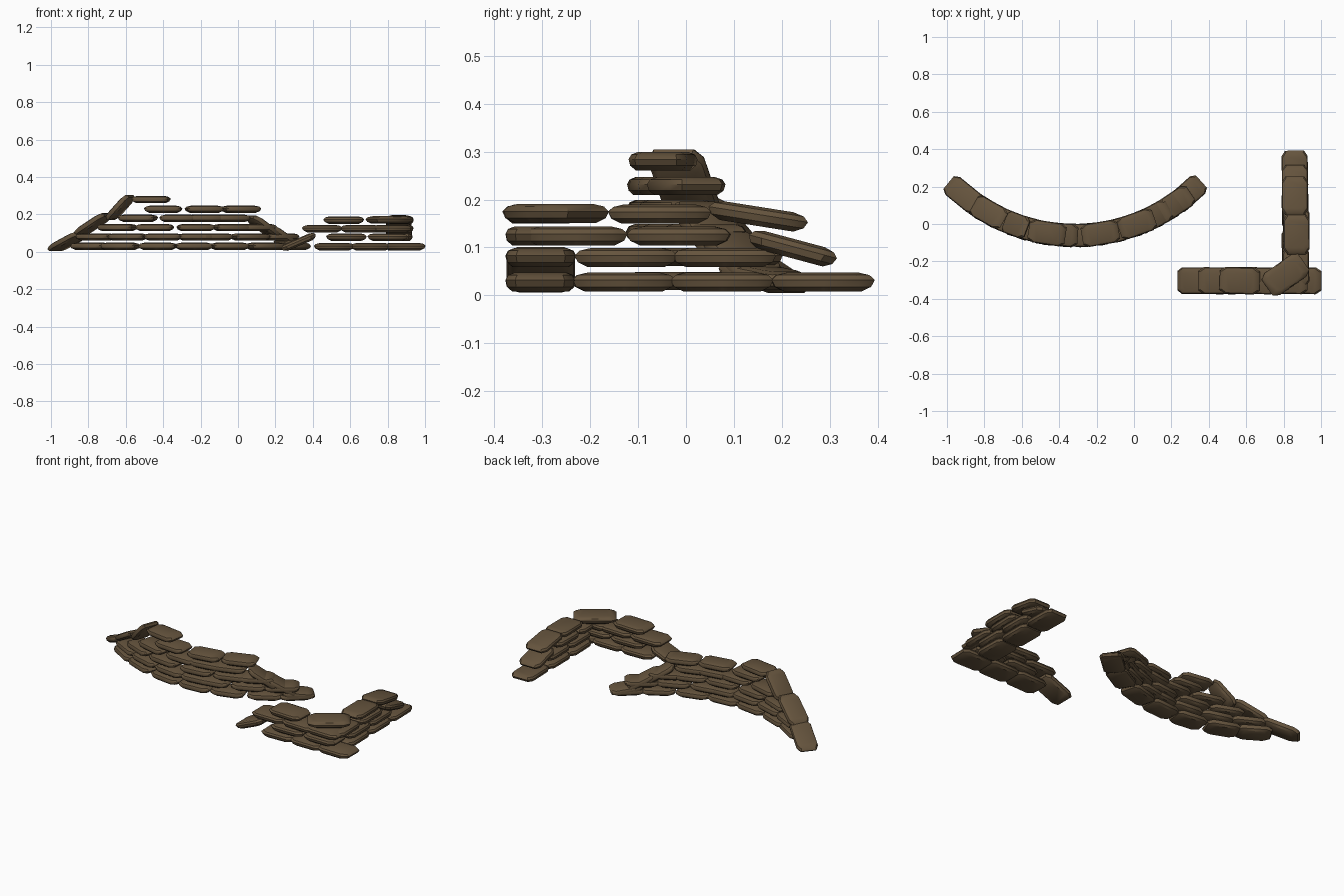
import bpy, bmesh, math, random
from mathutils import Matrix, Vector

if "Cube" in bpy.data.objects:
    bpy.data.objects.remove(bpy.data.objects["Cube"])

random.seed(4)
mat = bpy.data.materials.new("brown_burlap")
mat.diffuse_color = (0.13, 0.088, 0.047, 1)
mat.use_nodes = True
mat.node_tree.nodes["Principled BSDF"].inputs["Base Color"].default_value = mat.diffuse_color


def bag(name, loc, yaw, pitch=0.0, L=0.2, W=0.125, H=0.04):
    """Flat pillow: stacked rings of a rectangle with tapered ends."""
    bm = bmesh.new()
    plan = [(.5, -.36), (.5, .36), (.36, .5), (0, .5), (-.36, .5),
            (-.5, .36), (-.5, -.36), (-.36, -.5), (0, -.5), (.36, -.5)]
    rings = []
    for z, sx, sy in ((-.5, .74, .80), (-.25, .93, .96), (.1, 1, 1), (.36, .9, .93), (.5, .68, .74)):
        rings.append([bm.verts.new((x * L * sx, y * W * sy, z * H)) for x, y in plan])
    n = len(plan)
    for a, b in zip(rings, rings[1:]):
        for i in range(n):
            bm.faces.new((a[i], a[(i + 1) % n], b[(i + 1) % n], b[i]))
    bm.faces.new(rings[0][::-1])
    bm.faces.new(rings[-1])
    rot = Matrix.Rotation(yaw, 4, 'Z') @ Matrix.Rotation(-pitch, 4, 'Y')
    bm.transform(Matrix.Translation(Vector(loc)) @ rot)
    me = bpy.data.meshes.new(name)
    bm.to_mesh(me)
    bm.free()
    me.materials.append(mat)
    ob = bpy.data.objects.new(name, me)
    bpy.context.collection.objects.link(ob)
    bpy.context.view_layer.objects.active = ob
    ob.select_set(True)
    bpy.ops.object.shade_smooth_by_angle(angle=math.radians(35))
    ob.select_set(False)


# curved wall: bags follow an arc in plan
CX, CY, R = -0.315, 0.87, 0.93


def arc_bag(name, x, z, pitch=0, L=0.2):
    t = math.asin((x - CX) / R)
    bag(name, (x, CY - R * math.cos(t), z), t + random.uniform(-.03, .03),
        math.radians(pitch), L, 0.123, 0.038)


rows = [(.03, (-.79, -.63, -.43, -.235, -.045, .145, .285)),
        (.08, (-.76, -.59, -.40, -.22, -.13, .065, .22)),
        (.13, (-.645, -.445, -.225, -.03, .10)),
        (.18, (-.535, -.32, -.17, -.04)),
        (.228, (-.40, -.18, .015)),
        (.28, (-.465,))]
for r, (z, xs) in enumerate(rows):
    for x in xs:
        arc_bag(f"curved_wall_row_{r + 1}_bag", x, z)
# leaning bags at both ends of the arc
for x, z, p, L in ((-.91, .055, 23, .225), (-.775, .147, 30, .215), (-.63, .237, 46, .18),
                   (.135, .135, -33, .2), (.225, .085, -30, .2), (.29, .04, -8, .19)):
    arc_bag("curved_wall_leaning_bag", x, z, p, L)

# corner wall: one leg along x, one leg along y
LX, LY = 0.86, -0.303
Q = math.pi / 2
for r, (z, xs, ys) in enumerate([
        (.028, (.515, .71, .895), (-.13, .075, .285)),
        (.079, (.58, .80), (-.125, .08)),
        (.124, (.45, .655, .82), (-.23, -.015)),
        (.170, (.565,), (-.055,))]):
    for x in xs:
        bag(f"front_leg_row_{r + 1}_bag", (x, LY, z), random.uniform(-.04, .04), 0, .215, .143)
    for y in ys:
        bag(f"side_leg_row_{r + 1}_bag", (LX + .003 * r, y, z), Q + random.uniform(-.03, .03), 0, .215, .14)
# diagonal top bag, sagging end bags
bag("corner_top_bag", (.81, -.272, .171), math.radians(35), 0, .24, .143)
bag("front_leg_leaning_bag", (.325, LY, .053), 0, math.radians(23), .2, .143)
bag("side_leg_upper_leaning_bag", (LX, .15, .165), Q, math.radians(-9), .21, .14)
bag("side_leg_lower_leaning_bag", (LX, .222, .098), Q, math.radians(-15), .19, .14)
